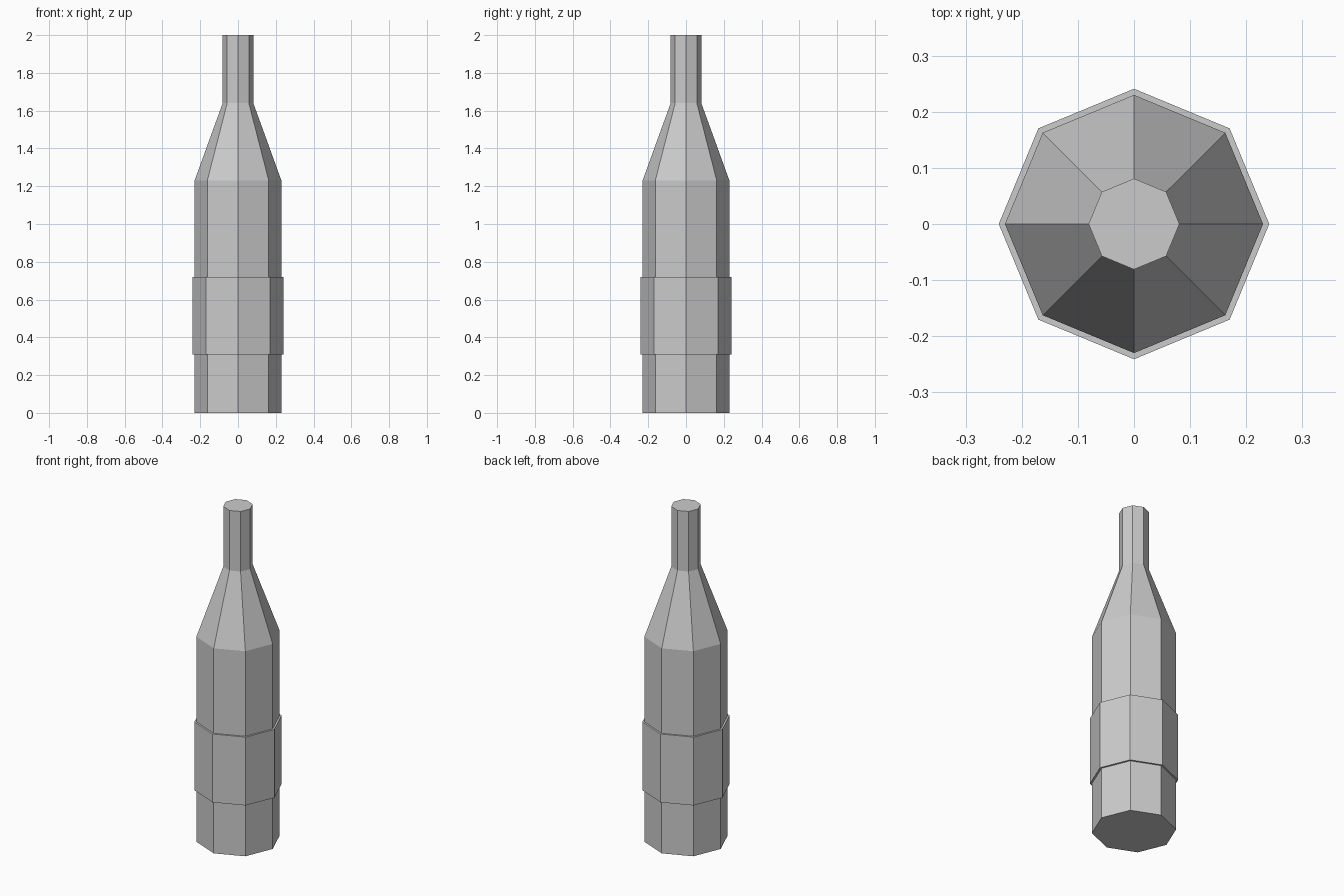
import bpy
import bmesh
from math import cos, sin, tau

SIDES = 8

if "Cube" in bpy.data.objects:
    bpy.data.objects.remove(bpy.data.objects["Cube"], do_unlink=True)


def make_material(name, color):
    mat = bpy.data.materials.new(name)
    mat.use_nodes = True
    mat.diffuse_color = color
    mat.node_tree.nodes["Principled BSDF"].inputs["Base Color"].default_value = color
    return mat


def lathe(name, profile, mat, closed=False):
    """Revolve (radius, height) points; cap the ends, or close the profile into a ring."""
    bm = bmesh.new()
    rings = [[bm.verts.new((r * cos(tau * i / SIDES), r * sin(tau * i / SIDES), z))
              for i in range(SIDES)] for r, z in profile]
    pairs = list(zip(rings, rings[1:]))
    if closed:
        pairs.append((rings[-1], rings[0]))
    else:
        bm.faces.new(rings[0][::-1])
        bm.faces.new(rings[-1])
    for low, high in pairs:
        for i in range(SIDES):
            j = (i + 1) % SIDES
            bm.faces.new((low[i], low[j], high[j], high[i]))
    bmesh.ops.recalc_face_normals(bm, faces=bm.faces)
    mesh = bpy.data.meshes.new(name)
    bm.to_mesh(mesh)
    bm.free()
    mesh.materials.append(mat)
    obj = bpy.data.objects.new(name, mesh)
    bpy.context.collection.objects.link(obj)
    return obj


grey = make_material("light_grey", (0.6, 0.6, 0.6, 1))

# Bottle: straight body, sloped shoulder, narrow neck
lathe("bottle", [(0.23, 0), (0.23, 1.23), (0.081, 1.64), (0.081, 2)], grey)

# Label sleeve standing slightly proud of the body
lathe("label_sleeve", [(0.23, 0.31), (0.241, 0.31), (0.241, 0.72), (0.23, 0.72)], grey, closed=True)
